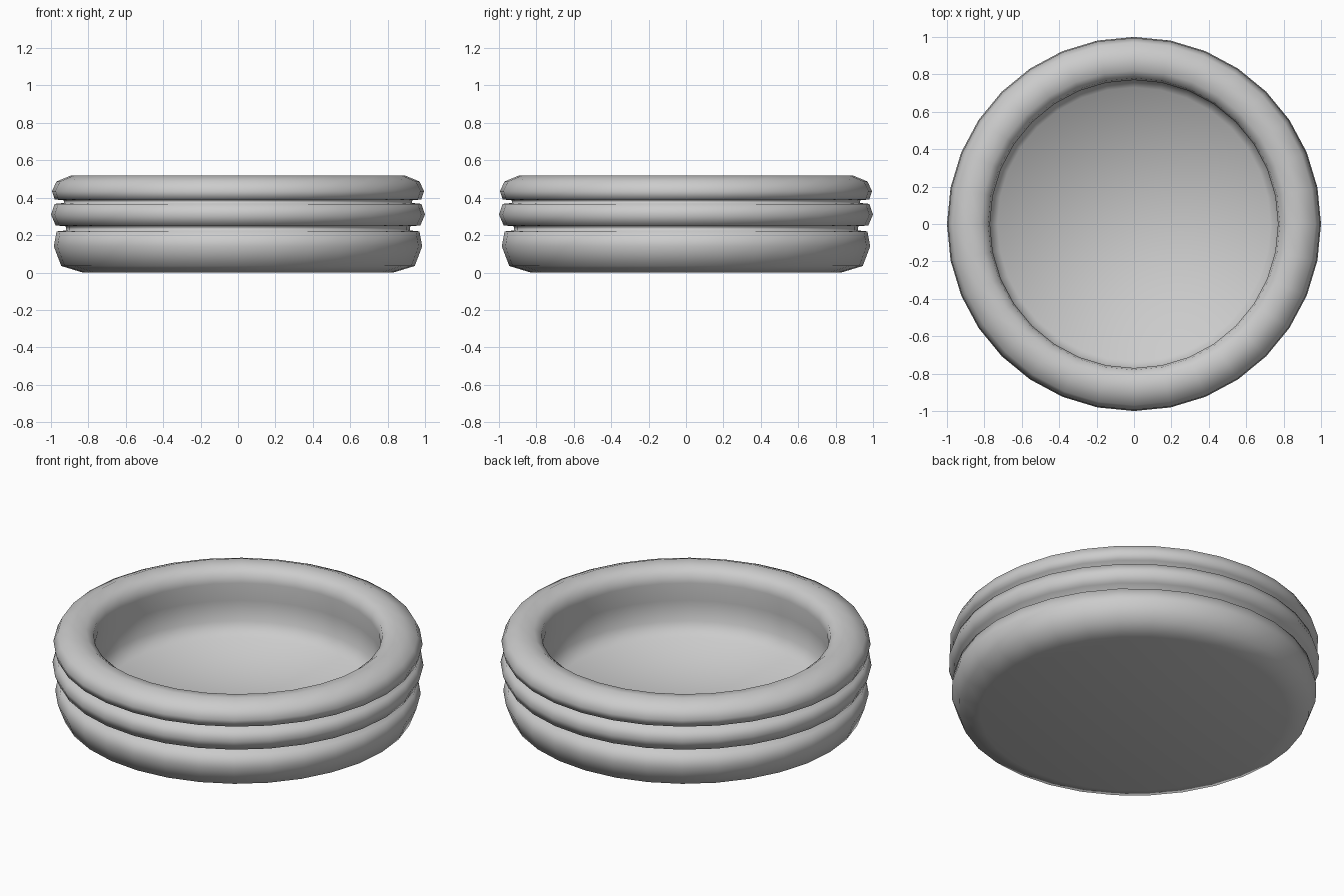
import bpy, bmesh, math

if "Cube" in bpy.data.objects:
    bpy.data.objects.remove(bpy.data.objects["Cube"])

SIDES = 32


def lathe(name, profile):
    """Spin a (radius, z) profile round the z axis and cap both ends."""
    bm = bmesh.new()
    rings = []
    for r, z in profile:
        rings.append([bm.verts.new((r * math.cos(2 * math.pi * i / SIDES),
                                    r * math.sin(2 * math.pi * i / SIDES), z))
                      for i in range(SIDES)])
    for a, b in zip(rings, rings[1:]):
        for i in range(SIDES):
            j = (i + 1) % SIDES
            bm.faces.new((a[i], a[j], b[j], b[i]))
    bm.faces.new(rings[0][::-1])
    bm.faces.new(rings[-1])
    for f in bm.faces:
        f.smooth = True
    mesh = bpy.data.meshes.new(name)
    bm.to_mesh(mesh)
    bm.free()
    obj = bpy.data.objects.new(name, mesh)
    bpy.context.collection.objects.link(obj)
    return obj


# underside and the three inflated rings, from the bottom up
outside = [
    (0.83, 0.0), (0.945, 0.035), (0.985, 0.14), (0.97, 0.22), (0.92, 0.225),
    (0.92, 0.247), (0.975, 0.252), (1.0, 0.31), (0.98, 0.367), (0.93, 0.372),
    (0.93, 0.386), (0.98, 0.391), (0.995, 0.435), (0.97, 0.487), (0.89, 0.52),
]
# rolled rim, inner wall and floor
inside = [(0.82, 0.51), (0.78, 0.48), (0.77, 0.43), (0.785, 0.32),
          (0.78, 0.2), (0.73, 0.125)]

lathe("inflatable_pool", outside + inside)
